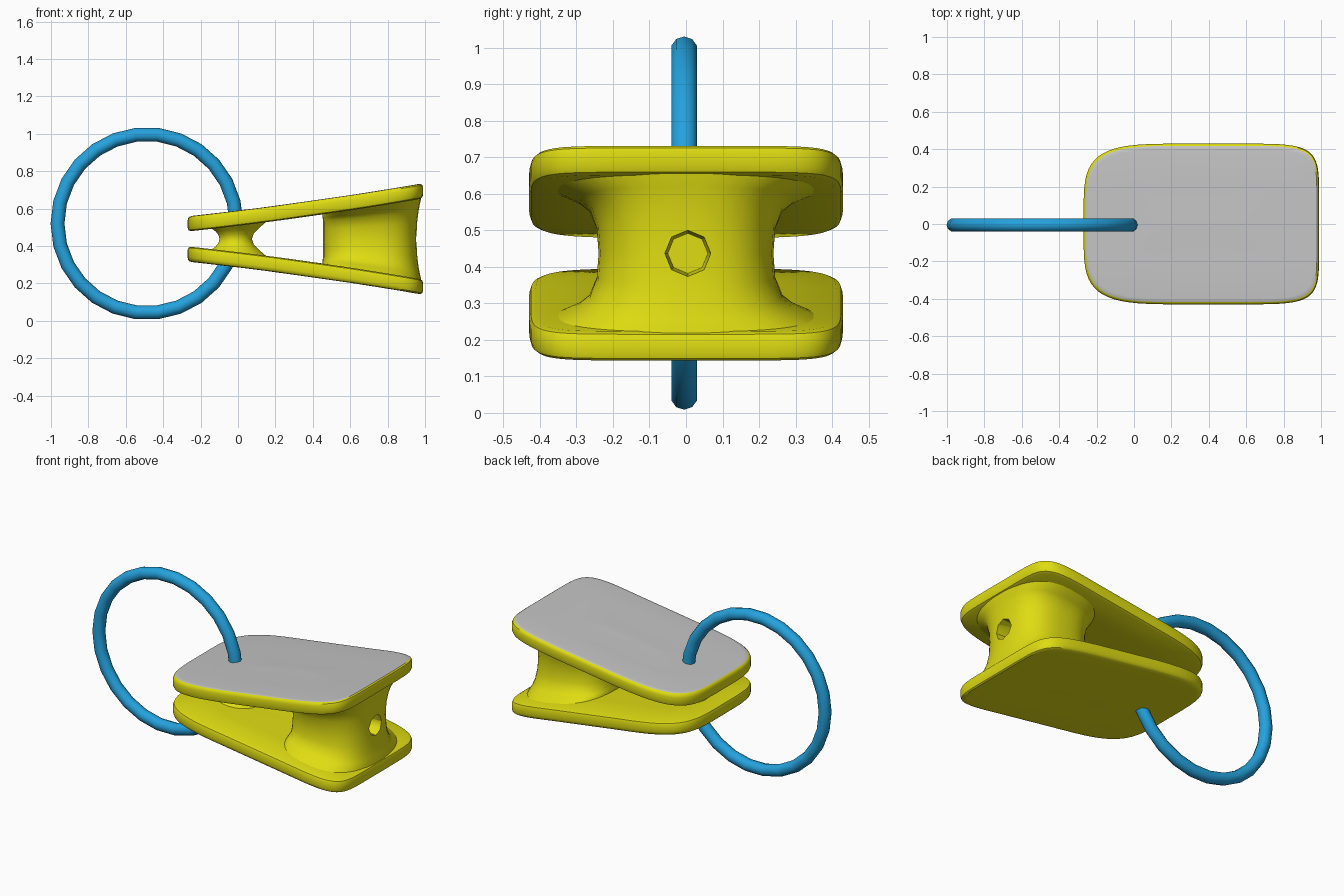
import bpy, bmesh, math

if "Cube" in bpy.data.objects:
    bpy.data.objects.remove(bpy.data.objects["Cube"])

MID = 0.4375  # height of the mirror plane between the two plates


def mat(name, rgb):
    m = bpy.data.materials.new(name)
    m.diffuse_color = (*rgb, 1)
    m.use_nodes = True
    m.node_tree.nodes["Principled BSDF"].inputs["Base Color"].default_value = m.diffuse_color
    return m


YELLOW = mat("yellow plastic", (0.74, 0.72, 0.006))
GREY = mat("light grey", (0.55, 0.55, 0.55))
BLUE = mat("blue", (0.018, 0.36, 0.72))


def gap(x):
    """Half the distance between the plates at x."""
    u = (x + 0.27) / 1.26
    return 0.04 + 0.135 * u + 0.042 * u * u


def loft(name, rings, grey_from=None, angle=35):
    """Skin closed rings of points and close both ends with a fan."""
    bm = bmesh.new()
    rows = [[bm.verts.new(p) for p in r] for r in rings]
    n = len(rows[0])
    for k in range(len(rows) - 1):
        a, b = rows[k], rows[k + 1]
        for i in range(n):
            j = (i + 1) % n
            f = bm.faces.new((a[i], a[j], b[j], b[i]))
            f.material_index = int(grey_from is not None and k >= grey_from)
    for row, last in ((rows[0], False), (rows[-1], True)):
        c = bm.verts.new([sum(v.co[q] for v in row) / n for q in range(3)])
        for i in range(n):
            f = bm.faces.new((row[i], row[(i + 1) % n], c))
            f.material_index = int(last and grey_from is not None)
    bmesh.ops.recalc_face_normals(bm, faces=bm.faces)
    me = bpy.data.meshes.new(name)
    bm.to_mesh(me)
    bm.free()
    me.materials.append(YELLOW)
    me.materials.append(GREY)
    ob = bpy.data.objects.new(name, me)
    bpy.context.collection.objects.link(ob)
    smooth(ob, angle)
    return ob


def smooth(ob, angle=35):
    bpy.ops.object.select_all(action='DESELECT')
    ob.select_set(True)
    bpy.context.view_layer.objects.active = ob
    bpy.ops.object.shade_smooth_by_angle(angle=math.radians(angle))


def oval(cx, a, b, n_left, n_right, count):
    """Superellipse outline, with its own squareness at each end."""
    pts = []
    for i in range(count):
        t = 2 * math.pi * (i + 0.5) / count
        c, s = math.cos(t), math.sin(t)
        e = 2 / (n_right if c > 0 else n_left)
        pts.append((cx + a * math.copysign(abs(c) ** e, c),
                    b * math.copysign(abs(s) ** e, s)))
    return pts


# Plates: (edge inset, height above the inner surface)
LAYERS = [(0.40, 0), (0.20, 0), (0.018, 0), (0.005, 0.006), (0, 0.02),
          (0, 0.058), (0.004, 0.072), (0.012, 0.079), (0.03, 0.081),
          (0.20, 0.081), (0.40, 0.081)]


def plate(name, side, grey_from=None):
    rings = []
    for inset, h in LAYERS:
        b = 0.43 - inset
        a = 0.63 - inset
        rings.append([(x, y, MID + side * (gap(x) + h))
                      for x, y in oval(0.36, a, b, 4.5, 7, 64)])
    return loft(name, rings, grey_from)


plate("upper_plate", 1, 7)
plate("lower_plate", -1)


# Hubs between the plates: (share of gap, x min, x max, half width)
def hub(name, half, power, count):
    profile = [(-s, *r) for s, *r in reversed(half[1:])] + half
    rings = []
    for s, x0, x1, hy in profile:
        pts = oval((x0 + x1) / 2, (x1 - x0) / 2, hy, power, power, count)
        rings.append([(x, y, MID + s * gap(x)) for x, y in pts])
    return loft(name, rings, angle=50)


hub("small_hub", [(0, -0.10, 0.075, 0.09), (0.35, -0.105, 0.085, 0.095),
                  (0.7, -0.12, 0.115, 0.115), (1.0, -0.14, 0.15, 0.14),
                  (1.2, -0.15, 0.165, 0.155)], 2, 24)
big = hub("large_hub", [(0, 0.455, 0.955, 0.24), (0.4, 0.455, 0.958, 0.245),
                        (0.7, 0.455, 0.966, 0.265), (0.85, 0.452, 0.972, 0.295),
                        (1.0, 0.45, 0.98, 0.35), (1.15, 0.45, 0.983, 0.38)],
          2.6, 40)

# Octagonal recess in the end of the large hub
bpy.ops.mesh.primitive_cone_add(vertices=8, radius1=0.055, radius2=0.068,
                                depth=0.2, location=(0.93, 0.005, 0.437),
                                rotation=(0, math.pi / 2, 0))
cutter = bpy.context.object
cutter.name = "recess_cutter"
cutter.hide_render = True
cutter.data.materials.append(YELLOW)
mod = big.modifiers.new("recess", 'BOOLEAN')
mod.operation = 'DIFFERENCE'
mod.solver = 'EXACT'
mod.object = cutter
bpy.ops.object.select_all(action='DESELECT')
big.select_set(True)
bpy.context.view_layer.objects.active = big
bpy.ops.object.modifier_apply(modifier=mod.name)
bpy.data.objects.remove(cutter)
smooth(big, 50)

# Ring through the plates
bpy.ops.mesh.primitive_torus_add(major_segments=26, minor_segments=10,
                                 major_radius=0.478, minor_radius=0.037,
                                 location=(-0.487, -0.005, 0.52),
                                 rotation=(math.pi / 2, 0, 0))
ring = bpy.context.object
ring.name = "ring"
ring.data.materials.append(BLUE)
smooth(ring, 60)
